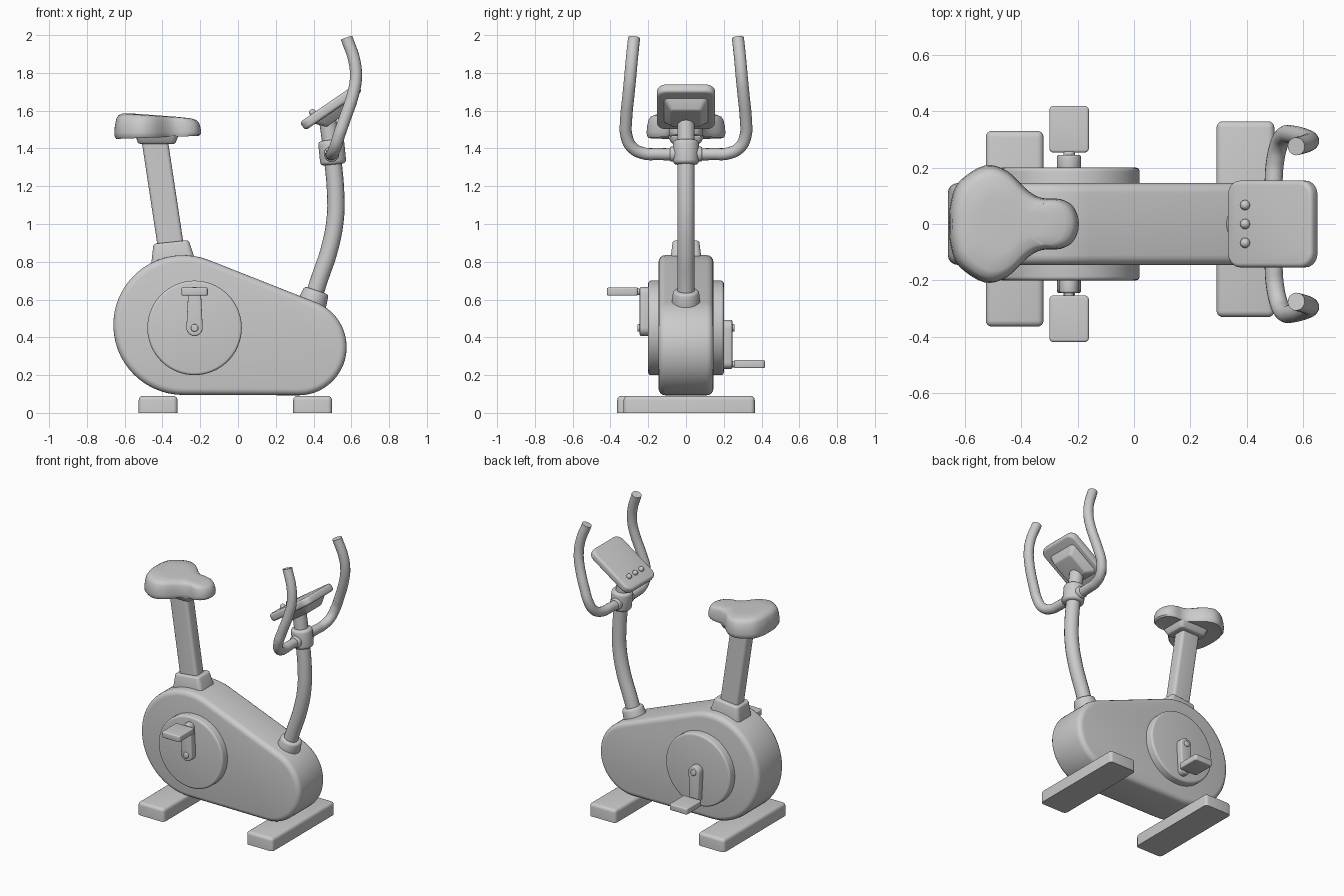
import bpy, bmesh
from math import pi, cos, sin, acos, atan2, radians
from mathutils import Vector, Matrix

if "Cube" in bpy.data.objects:
    bpy.data.objects.remove(bpy.data.objects["Cube"])


def finish(ob, bevel=0.0, seg=4, limit=40):
    """Bake the edge rounding and smooth the shading."""
    if bevel:
        m = ob.modifiers.new("round", 'BEVEL')
        m.width, m.segments = bevel, seg
        m.limit_method, m.angle_limit = 'ANGLE', radians(limit)
        m.use_clamp_overlap = False
    bpy.ops.object.select_all(action='DESELECT')
    ob.select_set(True)
    bpy.context.view_layer.objects.active = ob
    bpy.ops.object.convert(target='MESH')
    bpy.ops.object.shade_smooth_by_angle(angle=radians(35))
    return ob


def from_bmesh(name, bm, **kw):
    bmesh.ops.recalc_face_normals(bm, faces=bm.faces)
    me = bpy.data.meshes.new(name)
    bm.to_mesh(me)
    bm.free()
    ob = bpy.data.objects.new(name, me)
    bpy.context.collection.objects.link(ob)
    return finish(ob, **kw)


def loft(name, rings, **kw):
    """Skin a stack of equal-length closed rings and cap both ends."""
    bm = bmesh.new()
    vs = [[bm.verts.new(p) for p in r] for r in rings]
    n = len(vs[0])
    for a, b in zip(vs, vs[1:]):
        for i in range(n):
            bm.faces.new((a[i], a[(i + 1) % n], b[(i + 1) % n], b[i]))
    bm.faces.new(vs[0])
    bm.faces.new(vs[-1])
    return from_bmesh(name, bm, **kw)


def pulley_hull(name, c1, r1, c2, r2, y0, y1, bevel, n=32):
    """Belt-shaped outline round two circles in xz, extruded along y."""
    d = Vector(c2) - Vector(c1)
    a, b = atan2(d.y, d.x), acos((r1 - r2) / d.length)
    pts = []
    for c, r, s, e in ((c1, r1, a + b, a + 2 * pi - b), (c2, r2, a - b, a + b)):
        for i in range(n + 1):
            t = s + (e - s) * i / n
            pts.append((c[0] + r * cos(t), c[1] + r * sin(t)))
    return loft(name, [[(x, y, z) for x, z in pts] for y in (y0, y1)], bevel=bevel)


def box(name, loc, size, tilt=0, corner=0.02, bevel=0.0, top=(1, 1), bottom=(1, 1)):
    """Rounded-corner box tilted about y; top/bottom scale the end outlines."""
    hx, hy, hz = (s / 2 for s in size)
    pts = []
    for q, (sx, sy) in enumerate(((1, 1), (-1, 1), (-1, -1), (1, -1))):
        for i in range(6):
            t = (q + i / 5) * pi / 2
            pts.append((sx * (hx - corner) + corner * cos(t), sy * (hy - corner) + corner * sin(t)))
    m = Matrix.Translation(loc) @ Matrix.Rotation(radians(tilt), 4, 'Y')
    rings = [[m @ Vector((x * k[0], y * k[1], z)) for x, y in pts]
             for z, k in ((-hz, bottom), (hz, top))]
    return loft(name, rings, bevel=bevel)


def rod(name, a, b, r1, r2=None, bevel=0.0, n=40):
    """Round bar or cone between two points."""
    a, b = Vector(a), Vector(b)
    q = (b - a).to_track_quat('Z', 'Y')
    rings = [[p + q @ Vector((r * cos(2 * pi * i / n), r * sin(2 * pi * i / n), 0)) for i in range(n)]
             for p, r in ((a, r1), (b, r2 or r1))]
    return loft(name, rings, bevel=bevel)


def tube(name, pts, r):
    cu = bpy.data.curves.new(name, 'CURVE')
    cu.dimensions = '3D'
    cu.bevel_depth, cu.bevel_resolution, cu.use_fill_caps = r, 6, True
    cu.resolution_u = 8
    sp = cu.splines.new('BEZIER')
    sp.bezier_points.add(len(pts) - 1)
    for bp, p in zip(sp.bezier_points, pts):
        bp.co = p
        bp.handle_left_type = bp.handle_right_type = 'AUTO'
    ob = bpy.data.objects.new(name, cu)
    bpy.context.collection.objects.link(ob)
    return finish(ob)


# Floor feet: rounded upper edges, sharp flat underside
for name, x, y in (("front_foot", 0.395, 0.017), ("rear_foot", -0.423, -0.017)):
    bm = bmesh.new()
    bmesh.ops.create_cube(bm, size=1)
    for v in bm.verts:
        v.co = Vector((x + v.co.x * 0.205, y + v.co.y * 0.694, (v.co.z + 0.5) * 0.09))
    bmesh.ops.bevel(bm, geom=[e for e in bm.edges if any(v.co.z > 0.01 for v in e.verts)],
                    offset=0.022, segments=4, profile=0.5, affect='EDGES')
    from_bmesh(name, bm)

# Main housing and side discs
pulley_hull("housing", (-0.29, 0.465), 0.37, (0.32, 0.348), 0.255, -0.145, 0.145, 0.035)
rod("side_discs", (-0.23, -0.2, 0.45), (-0.23, 0.2, 0.45), 0.25, bevel=0.014, n=72)

# Cranks and pedals: the -y side is up, the +y side down
for side, s, up in (("near", -1, 1), ("far", 1, -1)):
    pz = 0.45 + up * 0.192
    pulley_hull(side + "_crank", (-0.23, 0.45), 0.043, (-0.23, 0.45 + up * 0.183), 0.034,
                s * 0.195, s * 0.245, 0.008, n=12)
    rod(side + "_crank_bolt", (-0.23, s * 0.2, 0.45), (-0.23, s * 0.257, 0.45), 0.02, bevel=0.006, n=16)
    rod(side + "_pedal_axle", (-0.23, s * 0.22, pz), (-0.23, s * 0.28, pz), 0.017, n=16)
    box(side + "_pedal", (-0.23, s * 0.336, pz), (0.14, 0.165, 0.043), corner=0.015, bevel=0.008)

# Seat post, its collar and the plate under the seat
box("seat_post", (-0.395, 0, 1.14), (0.138, 0.09, 0.66), tilt=-8.6, corner=0.02)
box("post_collar", (-0.348, 0, 0.845), (0.24, 0.17, 0.12), tilt=-6, corner=0.03,
    bevel=0.012, top=(0.78, 0.82))
box("seat_plate", (-0.43, 0, 1.447), (0.23, 0.2, 0.045), corner=0.03, bevel=0.01, bottom=(0.85, 0.75))

# Seat: smooth outline stacked into a cushion that thins towards the nose
half = [(-0.655, 0), (-0.65, 0.075), (-0.62, 0.15), (-0.53, 0.207), (-0.45, 0.188), (-0.375, 0.118),
        (-0.325, 0.092), (-0.26, 0.088), (-0.214, 0.06), (-0.195, 0)]
loop = half + [(x, -y) for x, y in half[-2:0:-1]]
outline = []
for i in range(len(loop)):
    p0, p1, p2, p3 = (Vector(loop[(i + k) % len(loop)]) for k in (-1, 0, 1, 2))
    for t in (0, 0.25, 0.5, 0.75):
        outline.append(0.5 * (2 * p1 + (p2 - p0) * t + (2 * p0 - 5 * p1 + 4 * p2 - p3) * t * t
                              + (3 * p1 - p0 - 3 * p2 + p3) * t ** 3))
rings = []
for s, h in ((0.5, 0.06), (0.86, 0.02), (0.95, 0.0), (0.99, 0.09), (1, 0.24), (0.985, 0.5),
             (0.95, 0.76), (0.9, 0.89), (0.8, 0.97), (0.5, 1.0), (0.2, 1.0)):
    ring = []
    for p in outline:
        x, y = -0.44 + (p.x + 0.44) * s, p.y * s
        f = (x + 0.655) / 0.46
        z0, z1 = 1.45 + 0.017 * f, 1.592 - 0.034 * f
        ring.append((x, y, z0 + (z1 - z0) * h))
    rings.append(ring)
loft("seat", rings)

# Steering column with base collar and handlebar clamp
tube("column", [(0.385, 0, 0.56), (0.425, 0, 0.69), (0.485, 0, 0.87), (0.515, 0, 1.03),
                (0.517, 0, 1.16), (0.503, 0, 1.33), (0.49, 0, 1.44), (0.472, 0, 1.57)], 0.046)
rod("column_collar", (0.388, 0, 0.565), (0.416, 0, 0.648), 0.078, 0.068, bevel=0.015)
rod("bar_clamp", (0.505, 0, 1.315), (0.492, 0, 1.445), 0.069, bevel=0.02)

# Handlebar, mirrored about y
arm = [(0.495, 0.15, 1.37), (0.5, 0.22, 1.373), (0.515, 0.285, 1.405), (0.535, 0.316, 1.47),
       (0.563, 0.317, 1.55), (0.61, 0.304, 1.69), (0.624, 0.296, 1.77), (0.617, 0.288, 1.86),
       (0.575, 0.275, 1.985)]
tube("handlebar", [(x, -y, z) for x, y, z in reversed(arm)] + arm, 0.032)
for s in (-1, 1):
    rod("bar_sleeve", (0.495, 0, 1.37), (0.495, s * 0.085, 1.37), 0.04, bevel=0.008)

# Console with tapered back and three buttons
box("console", (0.492, 0, 1.62), (0.365, 0.308, 0.052), tilt=-34.5, corner=0.05, bevel=0.016)
box("console_back", (0.516, 0, 1.583), (0.26, 0.25, 0.06), tilt=-34.5, corner=0.03,
    bevel=0.008, bottom=(0.6, 0.65))
for y in (-0.067, 0, 0.067):
    bpy.ops.mesh.primitive_uv_sphere_add(segments=16, ring_count=10, radius=0.018, location=(0.394, y, 1.59))
    bpy.context.object.name = "console_button"
    finish(bpy.context.object)
